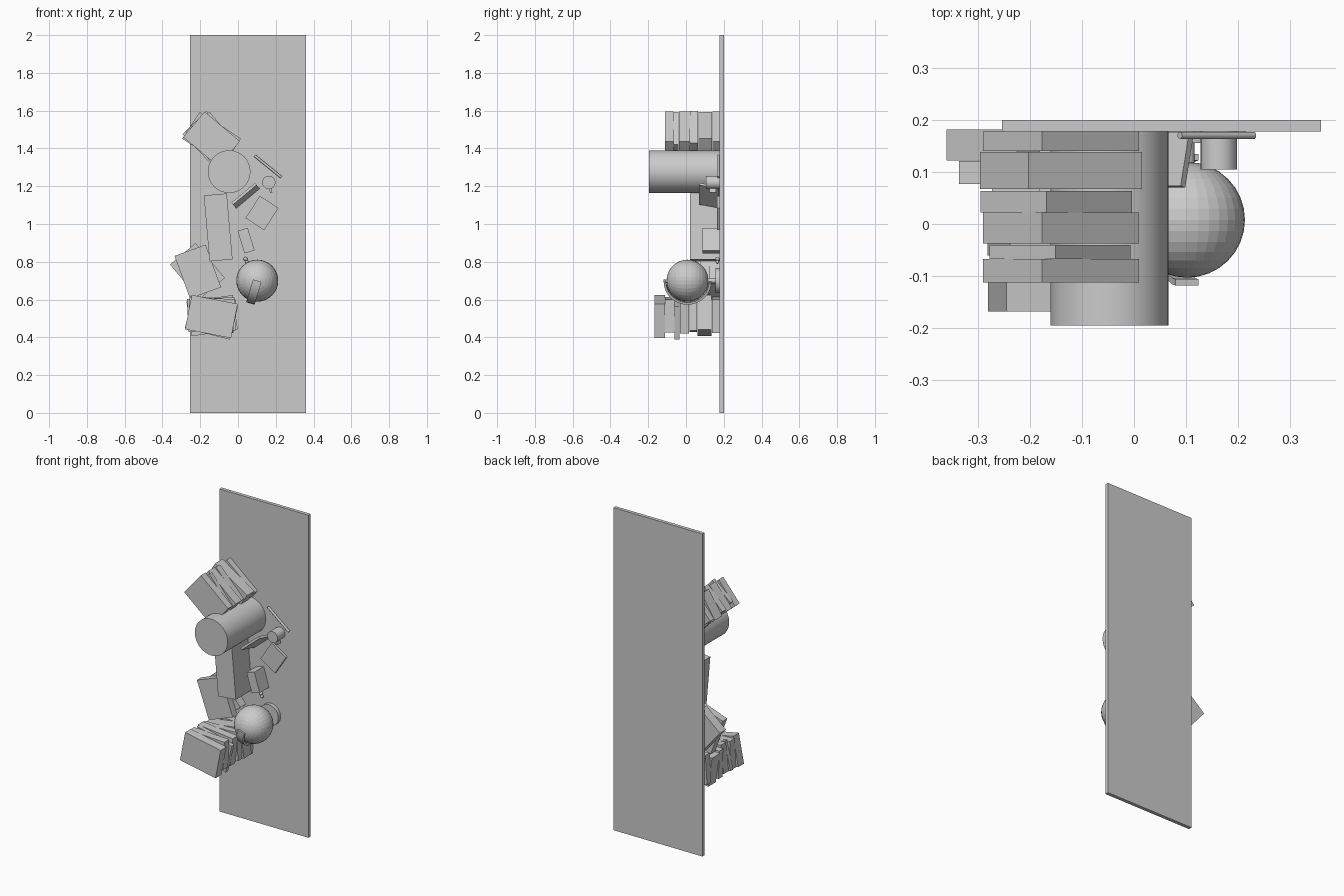
import bpy, bmesh, math
from mathutils import Matrix, Vector

if "Cube" in bpy.data.objects:
    bpy.data.objects.remove(bpy.data.objects["Cube"])


def finish(name, bm, smooth=False):
    bmesh.ops.recalc_face_normals(bm, faces=bm.faces)
    me = bpy.data.meshes.new(name)
    bm.to_mesh(me)
    bm.free()
    ob = bpy.data.objects.new(name, me)
    bpy.context.collection.objects.link(ob)
    if smooth:
        bpy.context.view_layer.objects.active = ob
        ob.select_set(True)
        bpy.ops.object.shade_smooth_by_angle(angle=math.radians(35))
        ob.select_set(False)
    return ob


def box(name, x, z, w, h, y0, y1, deg=0):
    """Block seen from the front as a w by h rectangle turned by deg."""
    bm = bmesh.new()
    m = (Matrix.Translation((x, (y0 + y1) / 2, z))
         @ Matrix.Rotation(math.radians(-deg), 4, 'Y')
         @ Matrix.Diagonal((w, y1 - y0, h, 1)))
    bmesh.ops.create_cube(bm, size=1, matrix=m)
    return finish(name, bm)


def rod(name, a, b, r, segs=32, r2=None):
    """Capped cylinder from point a to point b."""
    a, b = Vector(a), Vector(b)
    d = b - a
    bm = bmesh.new()
    m = Matrix.Translation((a + b) / 2) @ d.to_track_quat('Z', 'Y').to_matrix().to_4x4()
    bmesh.ops.create_cone(bm, cap_ends=True, segments=segs, radius1=r,
                          radius2=r if r2 is None else r2, depth=d.length, matrix=m)
    return finish(name, bm, True)


def ball(name, c, r, u=32, v=16):
    bm = bmesh.new()
    m = Matrix.Translation(c) @ Matrix.Rotation(math.pi / 2, 4, 'X')
    bmesh.ops.create_uvsphere(bm, u_segments=u, v_segments=v, radius=r, matrix=m)
    return finish(name, bm)


# Board that everything stands on (its top faces the front)
box("board", 0.053, 1.0, 0.612, 2.0, 0.178, 0.2)

# Three piles of books: x, z, width, height, y start, y end, angle
upper = [(-0.14, 1.449, 0.244, 0.176, -0.112, -0.067, -40),
         (-0.142, 1.455, 0.225, 0.165, -0.067, -0.040, -50),
         (-0.14, 1.449, 0.244, 0.176, -0.037, 0.022, -40),
         (-0.149, 1.452, 0.236, 0.176, 0.022, 0.063, -46),
         (-0.14, 1.452, 0.260, 0.170, 0.067, 0.138, -33),
         (-0.14, 1.449, 0.244, 0.176, 0.140, 0.178, -40)]
lower = [(-0.141, 0.51, 0.248, 0.185, -0.168, -0.112, -11),
         (-0.141, 0.52, 0.240, 0.175, -0.110, -0.062, -3),
         (-0.141, 0.505, 0.245, 0.180, -0.060, -0.035, -14),
         (-0.141, 0.52, 0.240, 0.175, -0.033, 0.016, -6),
         (-0.141, 0.52, 0.250, 0.175, 0.018, 0.058, 2),
         (-0.137, 0.515, 0.248, 0.185, 0.060, 0.135, 8),
         (-0.141, 0.52, 0.245, 0.180, 0.137, 0.178, -4)]
middle = [(-0.213, 0.748, 0.240, 0.175, 0.077, 0.121, -70),
          (-0.215, 0.75, 0.241, 0.177, 0.122, 0.181, -50)]
for pile, books in (("upper", upper), ("lower", lower), ("middle", middle)):
    for i, (x, z, w, h, y0, y1, a) in enumerate(books):
        box(f"{pile}_book_{i + 1}", x, z, w, h, y0, y1, a)

# Large canister and storage box
rod("canister", (-0.047, 0.178, 1.277), (-0.047, -0.195, 1.277), 0.113)
box("storage_box", -0.105, 0.982, 0.122, 0.350, 0.020, 0.178, 5)

# Small items
box("small_box", 0.043, 0.912, 0.056, 0.125, 0.087, 0.178, 17)
box("note_pad", 0.127, 1.058, 0.118, 0.140, 0.163, 0.178, -33)
rod("pencil", (0.088, 0.170, 1.362), (0.230, 0.170, 1.247), 0.007, 16)
rod("cup", (0.163, 0.178, 1.22), (0.163, 0.105, 1.22), 0.035)
box("cup_handle", 0.173, 1.178, 0.012, 0.026, 0.125, 0.160, 15)
for i, (x, z, r) in enumerate(((0.04, 0.815, 0.011), (0.048, 0.798, 0.009))):
    ball(f"trinket_{i + 1}", (x, 0.166, z), r, 16, 8)

# Picture frame leaning back
frame = box("picture_frame", 0, 0, 0.162, 0.014, -0.053, 0.053)
frame.matrix_world = (Matrix.Translation((0.04, 0.123, 1.15))
                      @ Matrix.Rotation(math.radians(-40), 4, 'Y')
                      @ Matrix.Rotation(math.radians(-14), 4, 'X'))

# Globe, its round base, stem and half-ring bracket
gx, gy, gz = 0.102, 0.008, 0.70
ball("globe", (gx, gy, gz), 0.111)
rod("globe_base", (gx, 0.178, gz), (gx, 0.155, gz), 0.066)
rod("globe_stem", (gx, 0.156, gz), (gx, 0.115, gz), 0.014, 16)
bm = bmesh.new()
down, side = Vector((-0.29, 0, -0.957)), Vector((0.957, 0, -0.29))
rings = []
for i in range(17):
    t = math.pi * i / 16
    out = down * math.sin(t) + Vector((0, -math.cos(t), 0))
    rings.append([bm.verts.new(Vector((gx, gy, gz)) + out * r + side * s)
                  for r, s in ((0.114, -0.023), (0.126, -0.023), (0.126, 0.023), (0.114, 0.023))])
for a, b in zip(rings, rings[1:]):
    for k in range(4):
        bm.faces.new((a[k], a[k - 1], b[k - 1], b[k]))
bm.faces.new(rings[0])
bm.faces.new(rings[-1])
finish("globe_bracket", bm, True)
